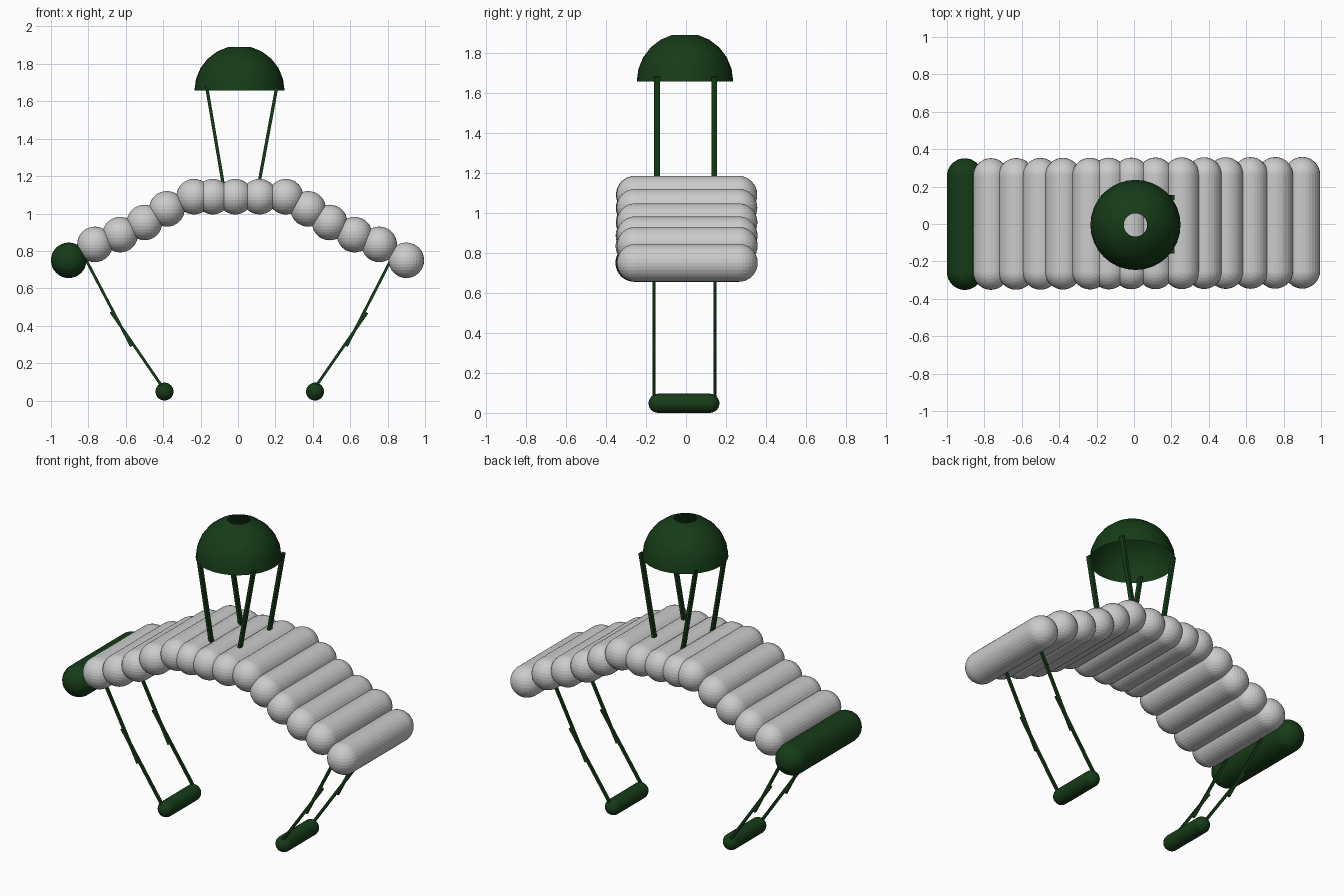
import bpy, bmesh, math
from mathutils import Vector

if "Cube" in bpy.data.objects:
    bpy.data.objects.remove(bpy.data.objects["Cube"])

green = bpy.data.materials.new("dark_green")
green.diffuse_color = (0.008, 0.045, 0.009, 1)
green.use_nodes = True
green.node_tree.nodes["Principled BSDF"].inputs["Base Color"].default_value = green.diffuse_color


def finish(bm, name, mat=None):
    bmesh.ops.recalc_face_normals(bm, faces=bm.faces)
    me = bpy.data.meshes.new(name)
    bm.to_mesh(me)
    bm.free()
    ob = bpy.data.objects.new(name, me)
    bpy.context.collection.objects.link(ob)
    if mat:
        me.materials.append(mat)
    return ob


def capsule(name, center, r, half_len, mat=None):
    """Sphere cut in half, stretched along y and mirrored."""
    bm = bmesh.new()
    bmesh.ops.create_uvsphere(bm, u_segments=32, v_segments=16, radius=r)
    bmesh.ops.delete(bm, geom=[v for v in bm.verts if v.co.y < -1e-4], context='VERTS')
    rim = [e for e in bm.edges if e.is_boundary]
    bmesh.ops.translate(bm, verts=bm.verts, vec=(0, half_len - r, 0))
    ext = bmesh.ops.extrude_edge_only(bm, edges=rim)["geom"]
    for v in ext:
        if isinstance(v, bmesh.types.BMVert):
            v.co.y = 0
    ob = finish(bm, name, mat)
    ob.location = center
    ob.modifiers.new("mirror", 'MIRROR').use_axis = (False, True, False)
    return ob


def strip(name, a, b, thick, width):
    """Thin bar from a to b; width is measured along y."""
    a, b = Vector(a), Vector(b)
    d = b - a
    bm = bmesh.new()
    bmesh.ops.create_cube(bm, size=1)
    bmesh.ops.scale(bm, verts=bm.verts, vec=(thick, width, d.length))
    ob = finish(bm, name, green)
    ob.location = (a + b) / 2
    ob.rotation_euler = (0, math.atan2(d.x, d.z), 0)
    return ob


# Arched row of padded tubes, first one green
tubes = [(-0.905, 0.75), (-0.765, 0.835), (-0.63, 0.887), (-0.50, 0.952),
         (-0.38, 1.025), (-0.235, 1.09), (-0.135, 1.09), (-0.015, 1.09),
         (0.115, 1.09), (0.255, 1.09), (0.375, 1.025), (0.49, 0.952),
         (0.623, 0.887), (0.755, 0.835), (0.90, 0.75)]
for i, (x, z) in enumerate(tubes):
    capsule(f"canopy_tube_{i}", (x, 0.003 + 0.004 * x, z), 0.095, 0.352,
            green if i == 0 else None)

# Hanging lines, two overlapping pieces on each corner
for y in (-0.16, 0.144):
    strip("line_upper_left", (-0.84, y, 0.805), (-0.57, y, 0.29), 0.015, 0.015)
    strip("line_lower_left", (-0.68, y, 0.475), (-0.395, y, 0.06), 0.015, 0.015)
    strip("line_upper_right", (0.845, y, 0.805), (0.58, y, 0.29), 0.015, 0.015)
    strip("line_lower_right", (0.69, y, 0.47), (0.405, y, 0.06), 0.015, 0.015)

# Hand grips at the bottom
capsule("grip_left", (-0.393, -0.01, 0.048), 0.048, 0.177, green)
capsule("grip_right", (0.412, -0.01, 0.048), 0.048, 0.177, green)

# Lines up to the small parachute
for y in (-0.145, 0.142):
    strip("chute_line_left", (-0.078, y, 1.15), (-0.168, y, 1.68), 0.017, 0.028)
    strip("chute_line_right", (0.11, y, 1.15), (0.208, y, 1.68), 0.017, 0.028)

# Small parachute: open half sphere with a vent hole
bm = bmesh.new()
bmesh.ops.create_uvsphere(bm, u_segments=32, v_segments=12, radius=0.241)
bmesh.ops.delete(bm, geom=[v for v in bm.verts if v.co.z < -1e-4 or v.co.z > 0.24],
                 context='VERTS')
for f in bm.faces:
    f.smooth = True
chute = finish(bm, "small_parachute", green)
chute.location = (0.008, -0.005, 1.657)
# make sure the shell faces outwards
if chute.data.polygons[0].normal.dot(chute.data.polygons[0].center) < 0:
    chute.data.flip_normals()
